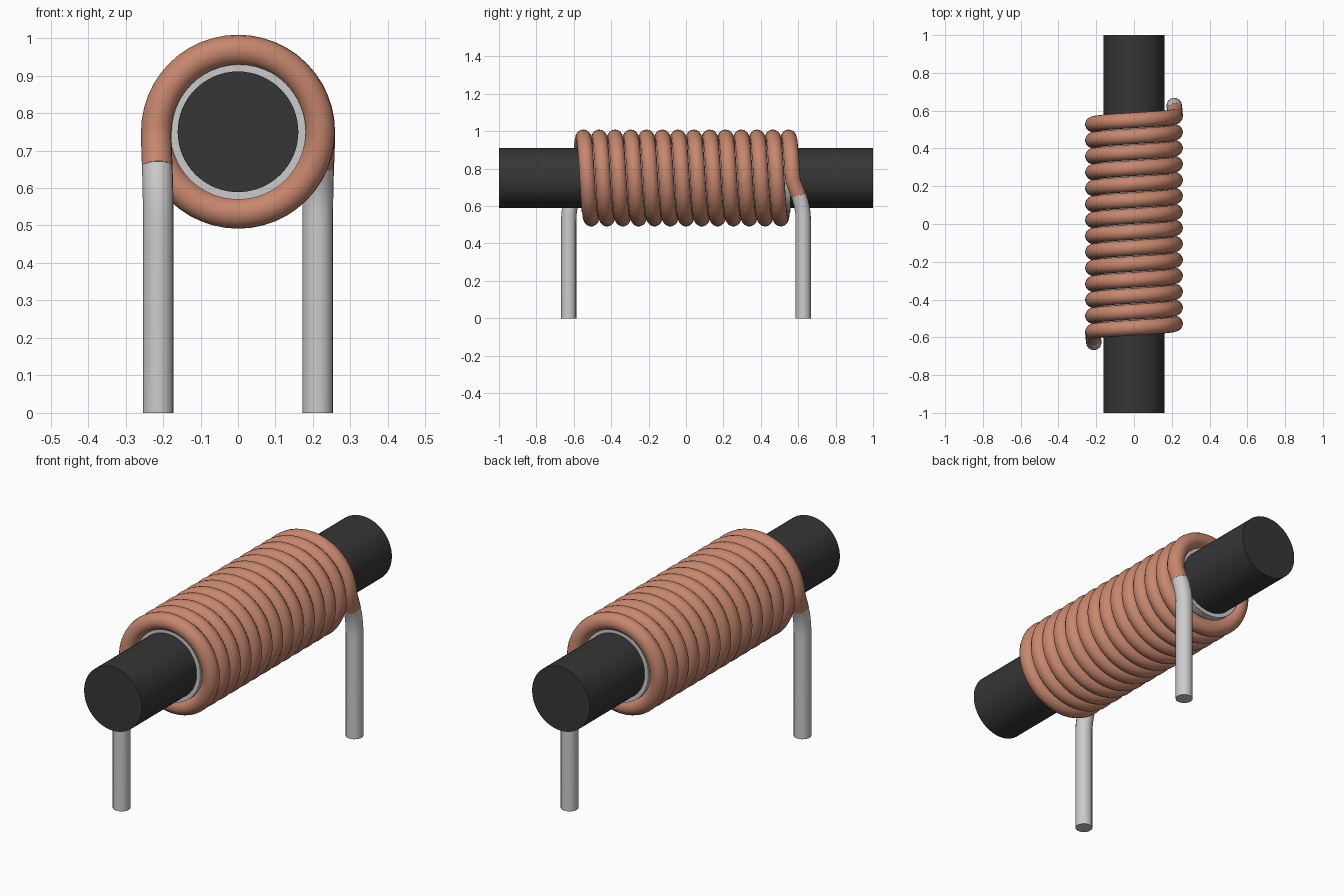
import bpy
from math import pi, cos, sin, radians
from mathutils import Vector

if "Cube" in bpy.data.objects:
    bpy.data.objects.remove(bpy.data.objects["Cube"])

AXIS_Z, COIL_R, WIRE_R = 0.75, 0.218, 0.041
TURNS, COIL_END = 13.5, 0.57


def material(name, rgb):
    m = bpy.data.materials.new(name)
    m.diffuse_color = (*rgb, 1)
    m.use_nodes = True
    m.node_tree.nodes["Principled BSDF"].inputs["Base Color"].default_value = m.diffuse_color
    return m


copper = material("copper", (0.57, 0.24, 0.155))
ferrite = material("ferrite", (0.037, 0.037, 0.037))


def wire(name, points, mat=None):
    """Round wire swept along a list of points, turned into a mesh."""
    cu = bpy.data.curves.new(name, 'CURVE')
    cu.dimensions = '3D'
    cu.bevel_depth = WIRE_R
    cu.bevel_resolution = 6
    cu.use_fill_caps = True
    sp = cu.splines.new('POLY')
    sp.points.add(len(points) - 1)
    for p, co in zip(sp.points, points):
        p.co = (*co, 1)
    ob = bpy.data.objects.new(name, cu)
    bpy.context.collection.objects.link(ob)
    finish(ob, mat, True)


def finish(ob, mat=None, convert=False):
    bpy.ops.object.select_all(action='DESELECT')
    ob.select_set(True)
    bpy.context.view_layer.objects.active = ob
    if convert:
        bpy.ops.object.convert(target='MESH')
        ob = bpy.context.object
    if mat:
        ob.data.materials.clear()
        ob.data.materials.append(mat)
    bpy.ops.object.shade_smooth_by_angle(angle=radians(40))


# Ferrite rod
bpy.ops.mesh.primitive_cylinder_add(vertices=64, radius=0.161, depth=2,
                                    location=(0, 0, AXIS_Z), rotation=(pi / 2, 0, 0))
rod = bpy.context.object
rod.name = "core_rod"
finish(rod, ferrite)

# Thin sleeve between rod and winding
bpy.ops.mesh.primitive_cylinder_add(vertices=64, radius=0.181, depth=1.12,
                                    location=(0, 0, AXIS_Z), rotation=(pi / 2, 0, 0))
sleeve = bpy.context.object
sleeve.name = "sleeve"
finish(sleeve)


# Bend from the end of the winding into the vertical lead
def bend(t):
    a, b, c, d = (Vector(v) for v in ((COIL_R, COIL_END, AXIS_Z), (COIL_R, 0.58, 0.69),
                                      (0.213, 0.627, 0.64), (0.213, 0.627, 0.52)))
    s = 1 - t
    return a * s**3 + b * 3 * s * s * t + c * 3 * s * t * t + d * t**3


def opposite(p):
    return Vector((-p.x, -p.y, p.z))


# Copper winding with the start of both bends
steps = int(TURNS * 48)
helix = []
for i in range(steps + 1):
    a = 2 * pi * TURNS * i / steps
    helix.append(Vector((-COIL_R * cos(a), COIL_END * (2 * i / steps - 1),
                         AXIS_Z + COIL_R * sin(a))))
tail = [bend(i / 16) for i in range(1, 9)]
wire("copper_winding", [opposite(p) for p in reversed(tail)] + helix + tail, copper)

# Tinned leads
lead = [bend(i / 16) for i in range(8, 17)] + [Vector((0.213, 0.627, 0))]
wire("back_lead", lead)
wire("front_lead", [opposite(p) for p in lead])
